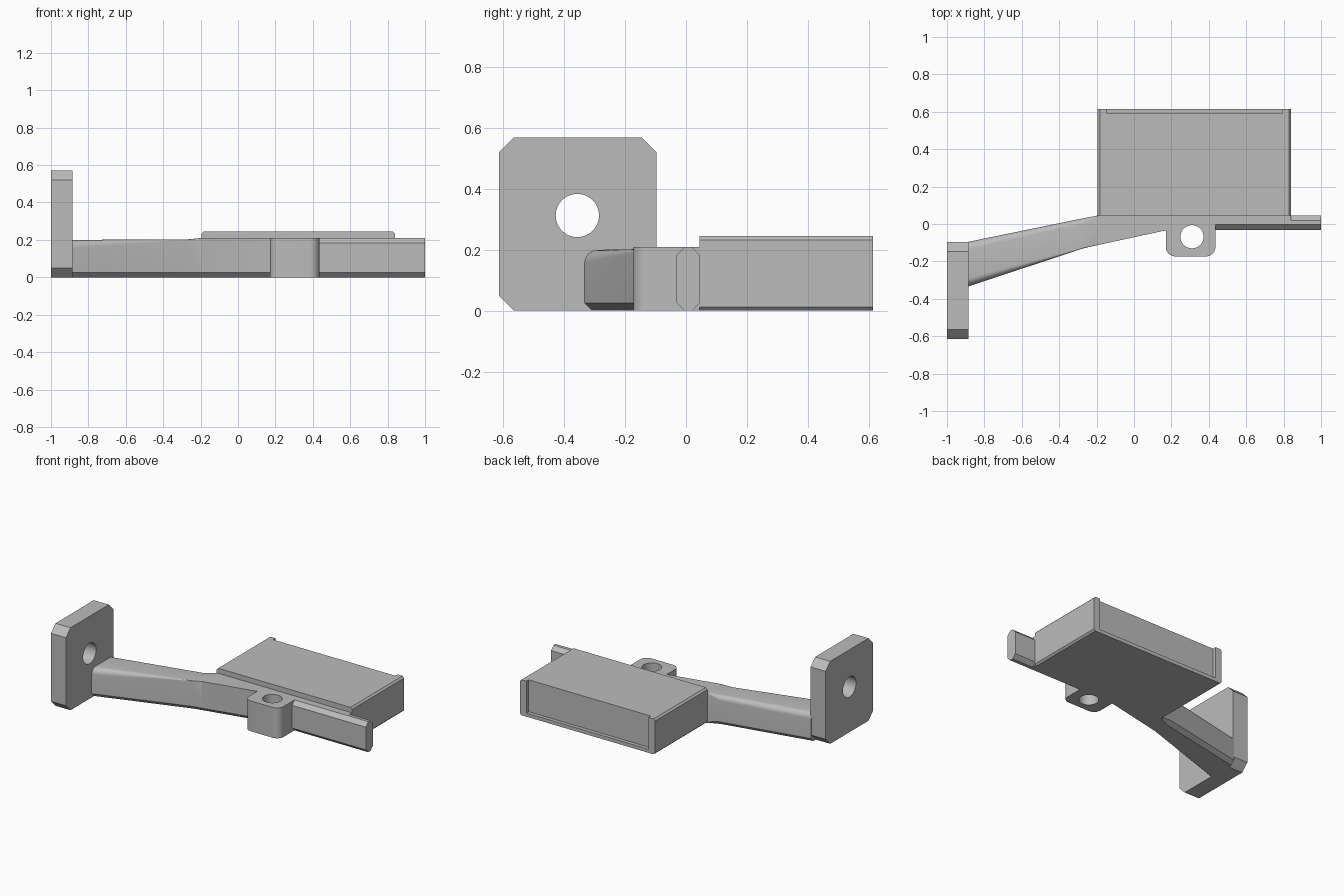
import bpy
import bmesh
from math import cos, sin, pi

if "Cube" in bpy.data.objects:
    bpy.data.objects.remove(bpy.data.objects["Cube"], do_unlink=True)

GREY = (0.5, 0.5, 0.5, 1.0)
grey = bpy.data.materials.new("light_grey")
grey.use_nodes = True
grey.diffuse_color = GREY
grey.node_tree.nodes["Principled BSDF"].inputs["Base Color"].default_value = GREY


def loft(name, rings):
    """Skin a closed solid through rings holding equal numbers of points."""
    bm = bmesh.new()
    loops = [[bm.verts.new(p) for p in ring] for ring in rings]
    n = len(loops[0])
    for a, b in zip(loops, loops[1:]):
        for i in range(n):
            j = (i + 1) % n
            bm.faces.new((a[i], a[j], b[j], b[i]))
    bm.faces.new(loops[0][::-1])
    bm.faces.new(loops[-1])
    bmesh.ops.remove_doubles(bm, verts=bm.verts[:], dist=0.0002)
    bmesh.ops.recalc_face_normals(bm, faces=bm.faces[:])
    mesh = bpy.data.meshes.new(name)
    bm.to_mesh(mesh)
    bm.free()
    mesh.materials.append(grey)
    obj = bpy.data.objects.new(name, mesh)
    bpy.context.collection.objects.link(obj)
    return obj


def prism(name, profile, axis, lo, hi):
    """Extrude a 2D profile along an axis."""
    def place(p, d):
        q = list(p)
        q.insert("xyz".index(axis), d)
        return q
    return loft(name, [[place(p, d) for p in profile] for d in (lo, hi)])


def corner(cu, cv, start, r, steps):
    return [(cu + r * cos(start + pi / 2 * k / steps),
             cv + r * sin(start + pi / 2 * k / steps)) for k in range(steps + 1)]


def rounded(u0, u1, v0, v1, radii, steps):
    """Rectangle with radii for low-low, high-low, high-high, low-high corners."""
    a, b, c, d = radii
    return (corner(u0 + a, v0 + a, pi, a, steps)
            + corner(u1 - b, v0 + b, 1.5 * pi, b, steps)
            + corner(u1 - c, v1 - c, 0, c, steps)
            + corner(u0 + d, v1 - d, pi / 2, d, steps))


def beam_section(x, y0, y1, top, bottom, tops, steps):
    """Beam cross-section: chamfered bottom corners, rounded top corners."""
    pts = []
    for (cy, cz, start, r, n) in (
            (y0 + bottom[0], bottom[0], pi, bottom[0], 1),
            (y1 - bottom[1], bottom[1], 1.5 * pi, bottom[1], 1),
            (y1 - tops[1], top - tops[1], 0, tops[1], steps),
            (y0 + tops[0], top - tops[0], pi / 2, tops[0], steps)):
        pts += [(x, y, z) for y, z in corner(cy, cz, start, r, n)]
    return pts


def cut(obj, cutter):
    mod = obj.modifiers.new("cut", "BOOLEAN")
    mod.operation = "DIFFERENCE"
    mod.solver = "EXACT"
    mod.object = cutter
    bpy.context.view_layer.objects.active = obj
    bpy.ops.object.modifier_apply(modifier=mod.name)


def circle(u, v, r, n=48):
    return [(u + r * cos(2 * pi * k / n), v + r * sin(2 * pi * k / n)) for k in range(n)]


# Upright mounting plate with cut corners
plate = prism("mounting_plate", rounded(-0.615, -0.097, 0, 0.57, [0.05] * 4, 1),
              "x", -1.0, -0.885)

# Tapering arm, rounded on top and fading to a square edge
arm = loft("tapered_arm", [
    beam_section(-0.89, -0.335, -0.096, 0.2, (0.026, 0.026), (0.045, 0.04), 8),
    beam_section(-0.27, -0.13, 0.031, 0.203, (0.026, 0.026), (0.004, 0.03), 8),
    beam_section(-0.195, -0.113, 0.045, 0.21, (0.026, 0.01), (0.001, 0.003), 8)])

# Square-topped middle of the beam
middle = loft("beam_middle", [
    beam_section(-0.195, -0.113, 0.045, 0.21, (0.026, 0), (0, 0), 1),
    beam_section(0.17, -0.034, 0.045, 0.21, (0.026, 0), (0, 0), 1),
    beam_section(0.41, -0.031, 0.045, 0.21, (0.026, 0), (0, 0), 1)])

# Chamfered rail, with a free end past the box
rail = loft("front_rail", [
    beam_section(x, -0.031, 0.045, 0.21, (0.026, 0), (0.027, 0), 1) for x in (0.41, 0.84)])
rail_end = loft("rail_end", [
    beam_section(x, -0.031, 0.045, 0.21, (0.026, 0.026), (0.027, 0.027), 1)
    for x in (0.84, 1.0)])

# Screw lug with rounded front corners
lug = prism("screw_lug", rounded(0.17, 0.435, -0.173, 0.0, [0.05, 0.05, 0, 0], 10),
            "z", 0, 0.21)

# Flat box with an open notch in its back
box = prism("flat_box", rounded(-0.195, 0.84, 0, 0.245, [0.012] * 4, 1),
            "y", 0.045, 0.615)

# Cutters for the holes and the notch
plate_hole = prism("plate_hole_cutter", circle(-0.357, 0.313, 0.071), "x", -1.1, -0.8)
lug_hole = prism("lug_hole_cutter", circle(0.31, -0.068, 0.062), "z", -0.1, 0.4)
notch = prism("notch_cutter", rounded(-0.145, 0.79, 0.025, 0.4, [0] * 4, 1),
              "y", 0.59, 0.7)
cut(plate, plate_hole)
cut(lug, lug_hole)
cut(middle, lug_hole)
cut(box, notch)
for helper in (plate_hole, lug_hole, notch):
    bpy.data.objects.remove(helper, do_unlink=True)

# Smooth the curved faces and keep the edges crisp
bpy.ops.object.select_all(action="DESELECT")
for part in (plate, arm, middle, rail, rail_end, lug, box):
    part.select_set(True)
bpy.context.view_layer.objects.active = plate
bpy.ops.object.shade_smooth_by_angle(angle=pi / 6)
